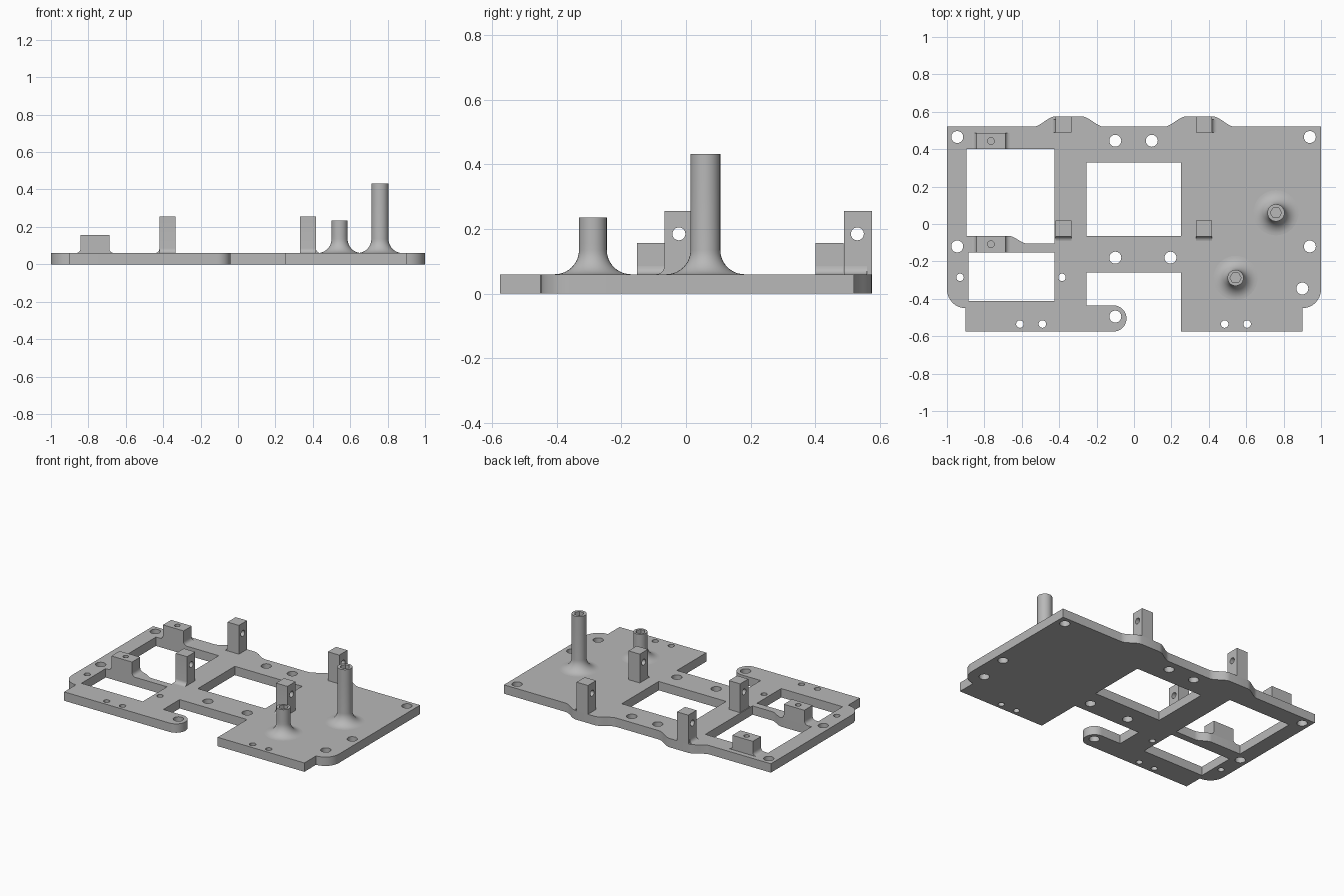
import bpy, bmesh
from math import sin, cos, pi, radians
from mathutils import Vector, Matrix

cube = bpy.data.objects.get("Cube")
if cube:
    bpy.data.objects.remove(cube)

GREY = (0.48, 0.48, 0.48, 1)
grey = bpy.data.materials.new("satin grey")
grey.use_nodes = True
grey.diffuse_color = GREY
grey.node_tree.nodes["Principled BSDF"].inputs["Base Color"].default_value = GREY
T = 0.06  # plate thickness


def arc(cx, cy, r, a, b, n=8):
    """Points on an arc, angles in degrees."""
    steps = [radians(a + (b - a) * i / n) for i in range(n + 1)]
    return [(cx + r * cos(t), cy + r * sin(t)) for t in steps]


def circle(cx, cy, r, n=28):
    return arc(cx, cy, r, 0, 360, n)[:-1]


def rect(x0, y0, x1, y1):
    return [(x0, y0), (x1, y0), (x1, y1), (x0, y1)]


def ease(x0, y0, x1, y1, n=10):
    """S-shaped blend between two levels."""
    ts = [i / n for i in range(n + 1)]
    return [(x0 + (x1 - x0) * t, y0 + (y1 - y0) * t * t * (3 - 2 * t)) for t in ts]


def finish(name, mesh):
    obj = bpy.data.objects.new(name, mesh)
    bpy.context.scene.collection.objects.link(obj)
    mesh.materials.clear()
    mesh.materials.append(grey)
    bpy.ops.object.select_all(action='DESELECT')
    obj.select_set(True)
    bpy.context.view_layer.objects.active = obj
    bpy.ops.object.shade_smooth_by_angle(angle=radians(30))
    return obj


def slab(name, loops, lo, hi, axis="z"):
    """Extrude an outline with holes; loops are (x,y), (y,z) or (z,x) for z, x, y."""
    curve = bpy.data.curves.new(name, 'CURVE')
    curve.dimensions = '2D'
    curve.fill_mode = 'BOTH'
    curve.extrude = (hi - lo) / 2
    for pts in loops:
        spline = curve.splines.new('POLY')
        spline.points.add(len(pts) - 1)
        for p, (u, v) in zip(spline.points, pts):
            p.co = (u, v, 0, 1)
        spline.use_cyclic_u = True
    temp = bpy.data.objects.new(name + " outline", curve)
    mesh = bpy.data.meshes.new_from_object(temp)
    bpy.data.objects.remove(temp)
    bm = bmesh.new()
    bm.from_mesh(mesh)
    bmesh.ops.remove_doubles(bm, verts=bm.verts, dist=1e-5)
    for v in bm.verts:
        a, b, c = v.co.x, v.co.y, v.co.z + (lo + hi) / 2
        v.co = {"z": (a, b, c), "x": (c, a, b), "y": (b, c, a)}[axis]
    bmesh.ops.recalc_face_normals(bm, faces=bm.faces)
    bm.to_mesh(mesh)
    bm.free()
    return finish(name, mesh)


# Base plate outline, clockwise from the back left corner
bump = ease(0.16, 0.52, 0.28, 0.575) + ease(0.42, 0.575, 0.54, 0.52)
outline = [(-1, 0.52)] + [(-x, y) for x, y in reversed(bump)] + bump + [(1, 0.52)]
outline += arc(0.9, -0.35, 0.1, 0, -90)
outline += [(0.9, -0.575), (0.25, -0.575), (0.25, -0.26), (-0.255, -0.26), (-0.255, -0.435)]
outline += arc(-0.11, -0.505, 0.07, 90, -90, 16)
outline += [(-0.9, -0.575)] + arc(-0.9, -0.35, 0.1, -90, -180)

# Windows
back_window = [(-0.895, 0.4), (-0.895, -0.064)] + ease(-0.67, -0.064, -0.57, -0.105)
back_window += [(-0.425, -0.105), (-0.425, 0.4)]
windows = [back_window, rect(-0.885, -0.412, -0.425, -0.152), rect(-0.255, -0.065, 0.25, 0.33)]

# Screw holes
big = [(-0.945, 0.465), (0.94, 0.465), (-0.945, -0.12), (0.94, -0.12), (0.9, -0.345),
       (-0.1, 0.445), (0.095, 0.445), (-0.1, -0.18), (0.195, -0.18), (-0.1, -0.495)]
small = [(-0.93, -0.285), (-0.385, -0.285),
         (-0.61, -0.535), (-0.49, -0.535), (0.485, -0.535), (0.605, -0.535)]
holes = [circle(x, y, 0.032) for x, y in big] + [circle(x, y, 0.02) for x, y in small]
slab("base_plate", [outline] + windows + holes, 0, T)

# Low blocks with a blind hole in the top and a flared foot
for label, y0, y1 in (("front", -0.152, -0.064), ("back", 0.4, 0.487)):
    foot_top = T + 0.025
    left = arc(foot_top, -0.867, 0.025, 180, 90, 6)
    right = arc(foot_top, -0.663, 0.025, 270, 180, 6)
    slab(label + "_block_foot", [left + right], y0, y1, "y")
    slab(label + "_block", [rect(-0.842, y0, -0.688, y1),
                            circle(-0.765, (y0 + y1) / 2, 0.018)], foot_top, 0.157)

# Tall tabs with a cross hole, filleted on one side
TAB_TOP, R = 0.255, 0.025
for side, x0, x1 in (("right", -0.42, -0.335), ("left", 0.332, 0.417)):
    front = [(0.02, T), (0.02, TAB_TOP), (-0.067, TAB_TOP)]
    front += arc(-0.067 - R, T + R, R, 0, -90, 6)
    slab(side + "_front_tab", [front, circle(-0.022, 0.185, 0.02)], x0, x1, "x")
    slab(side + "_back_tab", [rect(0.488, T, 0.575, TAB_TOP),
                              circle(0.53, 0.185, 0.02)], x0, x1, "x")
    if side == "right":
        fillet = [(T, x0)] + arc(T + R, x0 - R, R, 90, 180, 6)
    else:
        fillet = [(T, x1)] + arc(T + R, x1 + R, R, 270, 180, 6)
    slab(side + "_back_tab_fillet", [fillet], 0.488, 0.56, "y")

# Round posts: flared foot turned on the axis, hex socket in the top
for label, x, y, r, top in (("tall", 0.759, 0.06, 0.046, 0.432),
                            ("short", 0.543, -0.288, 0.043, 0.235)):
    flare, neck = 0.075, top - 0.08
    profile = arc(r + flare, T + flare, flare, 270, 180, 10) + [(r, neck), (0, neck)]
    bm = bmesh.new()
    verts = [bm.verts.new((u, 0, v)) for u, v in profile]
    edges = [bm.edges.new(pair) for pair in zip(verts, verts[1:])]
    bmesh.ops.spin(bm, geom=verts + edges, cent=(0, 0, 0), axis=(0, 0, 1),
                   angle=2 * pi, steps=32, use_duplicate=False)
    bmesh.ops.remove_doubles(bm, verts=bm.verts, dist=1e-5)
    bmesh.ops.recalc_face_normals(bm, faces=bm.faces)
    if sum(f.normal.z for f in bm.faces) < 0:
        bmesh.ops.reverse_faces(bm, faces=bm.faces)
    bm.transform(Matrix.Translation(Vector((x, y, 0))))
    mesh = bpy.data.meshes.new(label + "_post")
    bm.to_mesh(mesh)
    bm.free()
    finish(label + "_post", mesh)
    slab(label + "_post_socket", [circle(x, y, r, 32), circle(x, y, 0.03, 6)], neck, top)
